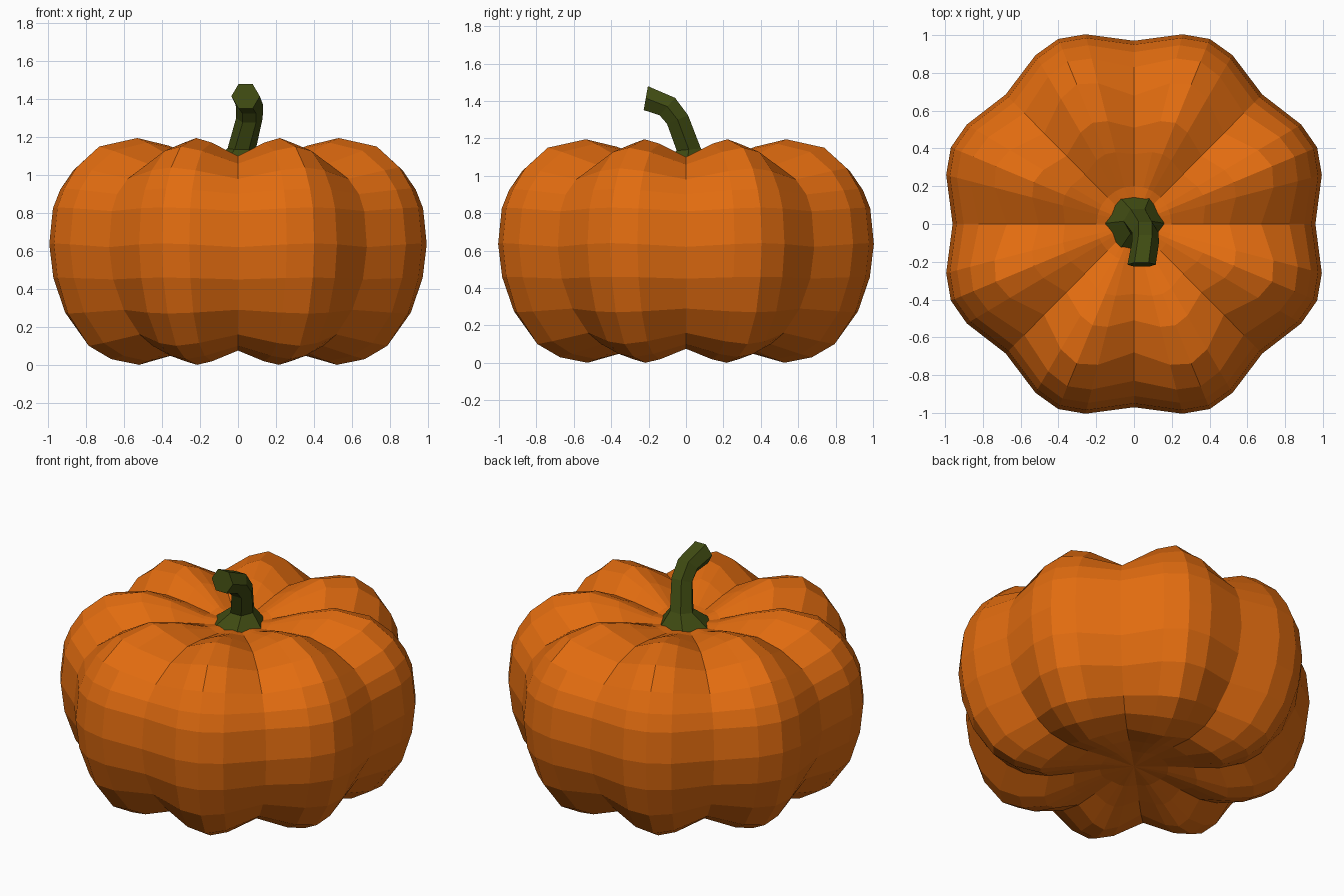
import bpy, bmesh
from math import sin, cos, radians

if "Cube" in bpy.data.objects:
    bpy.data.objects.remove(bpy.data.objects["Cube"])


def material(name, rgb):
    m = bpy.data.materials.new(name)
    m.diffuse_color = (*rgb, 1)
    m.use_nodes = True
    m.node_tree.nodes["Principled BSDF"].inputs["Base Color"].default_value = m.diffuse_color
    return m


def skin(name, rings, mat, bottom=None, top=None):
    """Bridge rings of points into a flat-shaded closed shell; ends fan to a pole or get a cap."""
    bm = bmesh.new()
    loops = [[bm.verts.new(p) for p in r] for r in rings]
    n = len(loops[0])
    for a, b in zip(loops, loops[1:]):
        for i in range(n):
            j = (i + 1) % n
            bm.faces.new((a[i], a[j], b[j], b[i]))
    for loop, pole in ((loops[0], bottom), (loops[-1], top)):
        if pole is None:
            bm.faces.new(loop)
        else:
            v = bm.verts.new(pole)
            for i in range(n):
                bm.faces.new((loop[i], loop[(i + 1) % n], v))
    bmesh.ops.recalc_face_normals(bm, faces=bm.faces)
    me = bpy.data.meshes.new(name)
    bm.to_mesh(me)
    bm.free()
    me.materials.append(mat)
    ob = bpy.data.objects.new(name, me)
    bpy.context.collection.objects.link(ob)
    return ob


orange = material("orange_skin", (0.76, 0.15, 0.005))
green = material("green_stem", (0.05, 0.07, 0.006))

# Pumpkin body: (radius, z) along a lobe crest and along a groove, bottom to top
crest = [(0.20, 0.09), (0.38, 0.05), (0.57, 0.00), (0.73, 0.03), (0.86, 0.10), (0.98, 0.27),
         (1.04, 0.46), (1.06, 0.64), (1.04, 0.83), (1.00, 0.93), (0.93, 1.04),
         (0.80, 1.15), (0.58, 1.195), (0.40, 1.155), (0.20, 1.08)]
groove = [(0.20, 0.10), (0.35, 0.085), (0.50, 0.075), (0.64, 0.10), (0.74, 0.16), (0.86, 0.29),
          (0.94, 0.45), (0.97, 0.62), (0.95, 0.81), (0.91, 0.90), (0.83, 0.98),
          (0.68, 1.06), (0.51, 1.10), (0.37, 1.09), (0.20, 1.065)]
# Columns of one lobe: angle from its groove, blend from groove to crest
columns = [(0, 0), (14.5, 0.75), (22.5, 1), (30.5, 0.75)]
rings = []
for (rc, zc), (rg, zg) in zip(crest, groove):
    ring = []
    for lobe in range(8):
        for ang, t in columns:
            a = radians(45 * lobe + ang)
            r, z = rg + (rc - rg) * t, zg + (zc - zg) * t
            ring.append((r * cos(a) * 0.99, r * sin(a), z))
    rings.append(ring)
skin("pumpkin_body", rings, orange, (0, 0, 0.11), (0, 0, 1.05))

# Stem: hexagonal rings (centre, radius, forward tilt) from flared foot to cut tip
path = [((0.00, 0.00, 1.04), 0.18, 0), ((0.02, 0.015, 1.14), 0.075, 5),
        ((0.06, -0.045, 1.30), 0.07, 22), ((0.06, -0.10, 1.37), 0.072, 48),
        ((0.04, -0.215, 1.415), 0.075, 80)]
rings = []
for (x, y, z), r, tilt in path:
    t = radians(tilt)
    angles = [radians(60 * i) for i in range(6)]
    rings.append([(x + r * cos(a), y + r * sin(a) * cos(t), z + r * sin(a) * sin(t)) for a in angles])
skin("stem", rings, green)
